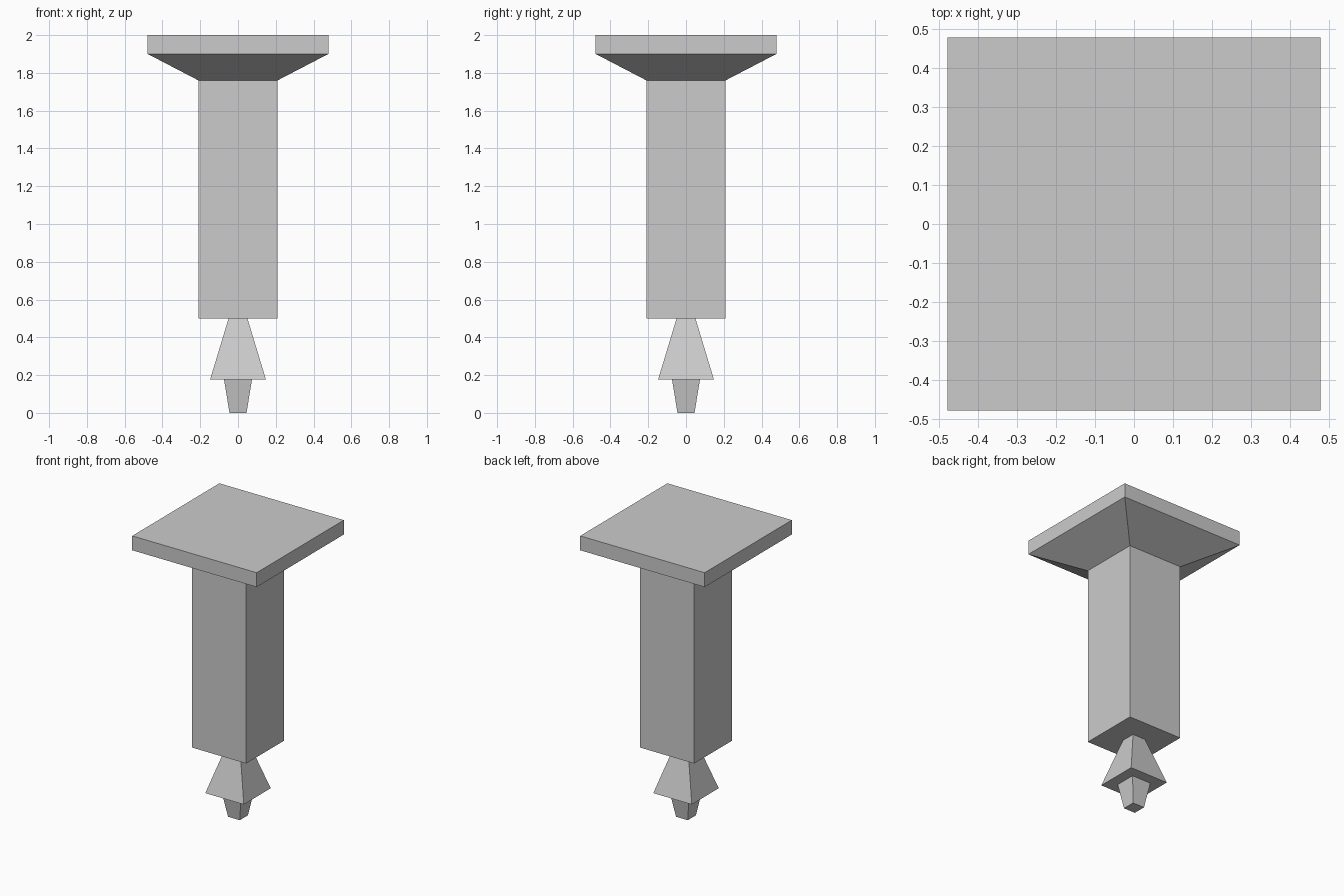
import bpy
import bmesh

cube = bpy.data.objects.get("Cube")
if cube:
    bpy.data.objects.remove(cube, do_unlink=True)

GREY = (0.60, 0.60, 0.60, 1.0)
stone = bpy.data.materials.new("plain_grey")
stone.use_nodes = True
stone.diffuse_color = GREY
stone.node_tree.nodes["Principled BSDF"].inputs["Base Color"].default_value = GREY


def square_part(name, profile, cap_bottom=True, cap_top=False):
    """Stack square rings from a bottom-to-top (half width, height) profile."""
    bm = bmesh.new()
    corners = ((-1, -1), (1, -1), (1, 1), (-1, 1))
    rings = [[bm.verts.new((sx * w, sy * w, z)) for sx, sy in corners]
             for w, z in profile]
    for low, high in zip(rings, rings[1:]):
        for i in range(4):
            j = (i + 1) % 4
            bm.faces.new((low[i], low[j], high[j], high[i]))
    if cap_bottom:
        bm.faces.new(rings[0][::-1])
    if cap_top:
        bm.faces.new(rings[-1])
    mesh = bpy.data.meshes.new(name)
    bm.to_mesh(mesh)
    bm.free()
    mesh.materials.append(stone)
    obj = bpy.data.objects.new(name, mesh)
    bpy.context.collection.objects.link(obj)
    return obj


# Slab with its flared underside
square_part("capital", [(0.209, 1.76), (0.478, 1.90), (0.478, 2.0)],
            cap_bottom=False, cap_top=True)
# Square post
square_part("shaft", [(0.209, 0.50), (0.209, 1.76)])
# Tapered drop hanging below the post
square_part("pendant", [(0.148, 0.176), (0.05, 0.50)])
# Small tapered end
square_part("pendant_tip", [(0.045, 0.0), (0.074, 0.176)])
